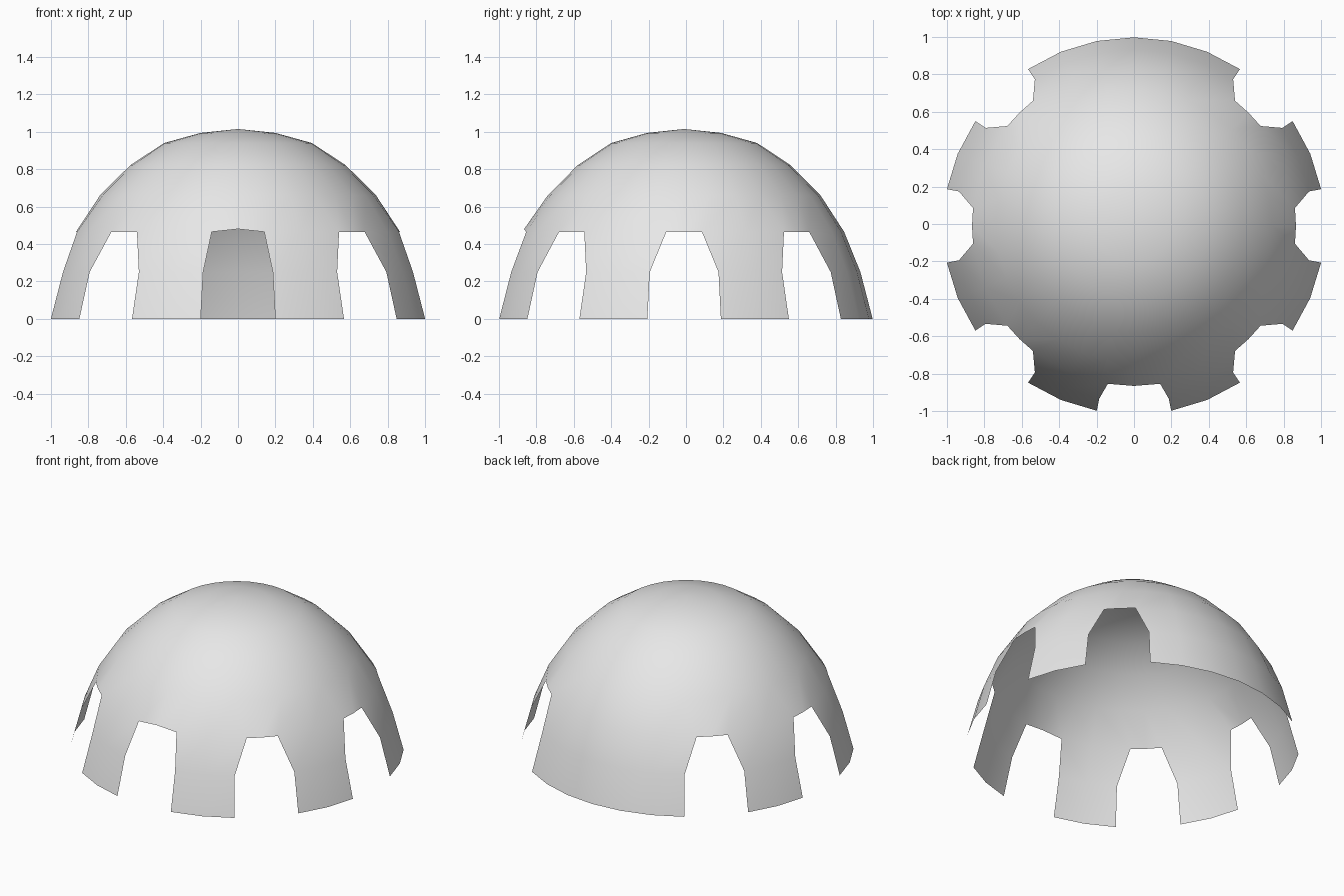
import bpy, bmesh
from math import sin, cos, radians

cube = bpy.data.objects.get("Cube")
if cube:
    bpy.data.objects.remove(cube)

SEGMENTS = 32
STEP = 360 / SEGMENTS
CENTRE_Y, SCALE_Y = -0.01, 0.988
# radius and height of each ring, from the ground up
PROFILE = [(1.02, 0), (0.954, 0.25), (0.866, 0.465), (0.738, 0.66),
           (0.575, 0.822), (0.395, 0.94), (0.2, 0.994)]
APEX = 1.015
LINTEL = 2                              # ring at the head of the doorways
FRONT, BACK = 24, 8                     # segment numbers facing -y and +y
DOORS = [s for s in range(0, SEGMENTS, 4) if s != BACK]


def on_dome(radius, degrees, z):
    a = radians(degrees)
    return (radius * cos(a), CENTRE_Y + SCALE_Y * radius * sin(a), z)


bm = bmesh.new()
rings = [[bm.verts.new(on_dome(r, s * STEP, z)) for s in range(SEGMENTS)]
         for r, z in PROFILE]

# Narrow the head of every doorway
head_radius, head_z = PROFILE[LINTEL]
for door in DOORS:
    half = 9.3 if door == FRONT else 6.4
    for side in (-1, 1):
        corner = rings[LINTEL][(door + side) % SEGMENTS]
        corner.co = on_dome(head_radius, door * STEP + side * half, head_z)
rings[LINTEL][FRONT].co.z = 0.48

# Dome wall, leaving the doorways open below the lintel ring
open_segments = {(d + o) % SEGMENTS for d in DOORS for o in (-1, 0)}
for level, (low, high) in enumerate(zip(rings, rings[1:])):
    for s in range(SEGMENTS):
        if level < LINTEL and s in open_segments:
            continue
        n = (s + 1) % SEGMENTS
        bm.faces.new((low[s], low[n], high[n], high[s]))

# Cap at the crown
apex = bm.verts.new((0, CENTRE_Y, APEX))
for s in range(SEGMENTS):
    bm.faces.new((rings[-1][s], rings[-1][(s + 1) % SEGMENTS], apex))

# Remove the unused points in the middle of the doorways
bmesh.ops.delete(bm, geom=[v for v in bm.verts if not v.link_faces], context='VERTS')
for face in bm.faces:
    face.smooth = True

mesh = bpy.data.meshes.new("dome_shell")
bm.to_mesh(mesh)
bm.free()
dome = bpy.data.objects.new("dome_shell", mesh)
bpy.context.collection.objects.link(dome)

# Plain light grey
grey = bpy.data.materials.new("light_grey")
grey.use_nodes = True
colour = (0.8, 0.8, 0.8, 1)
grey.diffuse_color = colour
grey.node_tree.nodes["Principled BSDF"].inputs["Base Color"].default_value = colour
mesh.materials.append(grey)
